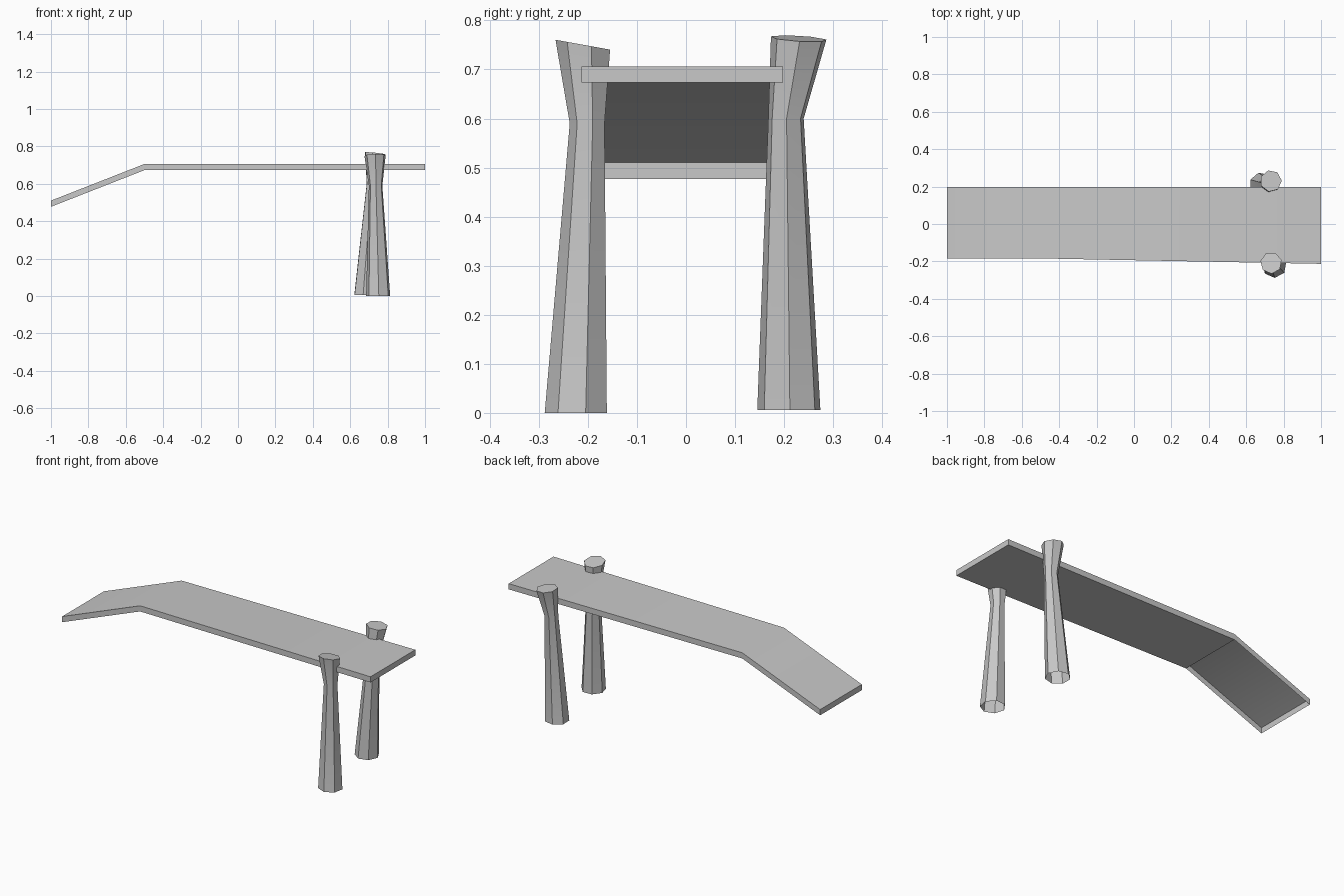
import bpy, bmesh
from math import cos, sin, tau, radians

cube = bpy.data.objects.get("Cube")
if cube:
    bpy.data.objects.remove(cube, do_unlink=True)

grey = bpy.data.materials.new("plain grey")
grey.use_nodes = True
GREY = (0.58, 0.58, 0.58, 1)
grey.diffuse_color = GREY
grey.node_tree.nodes["Principled BSDF"].inputs["Base Color"].default_value = GREY


def finish(bm, name):
    mesh = bpy.data.meshes.new(name)
    bm.to_mesh(mesh)
    bm.free()
    mesh.materials.append(grey)
    obj = bpy.data.objects.new(name, mesh)
    bpy.context.collection.objects.link(obj)
    bpy.ops.object.select_all(action="DESELECT")
    obj.select_set(True)
    bpy.context.view_layer.objects.active = obj
    bpy.ops.object.shade_smooth_by_angle(angle=radians(30))


# Deck: bent top sheet with a skirt all round; level part closed below, ramp open
def deck():
    bm = bmesh.new()
    skirt = 0.033
    stations = [(-1, -0.184, 0.51), (-0.5, -0.184, 0.706), (1, -0.213, 0.706)]
    rows = [(bm.verts.new((x, y, z)), bm.verts.new((x, 0.198, z)))
            for x, y, z in stations]
    for a, b in zip(rows, rows[1:]):
        bm.faces.new((a[0], b[0], b[1], a[1]))
    rim = [r[0] for r in rows] + [r[1] for r in reversed(rows)]
    low = [bm.verts.new((v.co.x, v.co.y, v.co.z - skirt)) for v in rim]
    for i in range(len(rim)):
        j = (i + 1) % len(rim)
        bm.faces.new((rim[i], low[i], low[j], rim[j]))
    bm.faces.new(low[4:0:-1])
    finish(bm, "deck")


# Post: seven-sided leaning tube with a waist, slanted cap and open foot
def post(name, turn, rings, slope_x, slope_y):
    bm = bmesh.new()
    sides = 7
    loops = []
    for k, (cx, cy, cz, r) in enumerate(rings):
        tilt = k == len(rings) - 1
        loop = []
        for i in range(sides):
            a = radians(turn) + tau * i / sides
            dx, dy = r * cos(a), r * sin(a)
            dz = tilt * (slope_x * dx + slope_y * dy)
            loop.append(bm.verts.new((cx + dx, cy + dy, cz + dz)))
        loops.append(loop)
    for lo, hi in zip(loops, loops[1:]):
        for i in range(sides):
            j = (i + 1) % sides
            bm.faces.new((lo[i], lo[j], hi[j], hi[i]))
    bm.faces.new(loops[-1])
    finish(bm, name)


deck()
post("front_post", 15.3,
     [(0.75, -0.222, 0, 0.066), (0.736, -0.2, 0.59, 0.037),
      (0.733, -0.208, 0.75, 0.058)], 0, -0.18)
post("back_post", 1.5,
     [(0.682, 0.21, 0.006, 0.066), (0.722, 0.204, 0.6, 0.037),
      (0.732, 0.23, 0.763, 0.058)], -0.1, -0.06)
